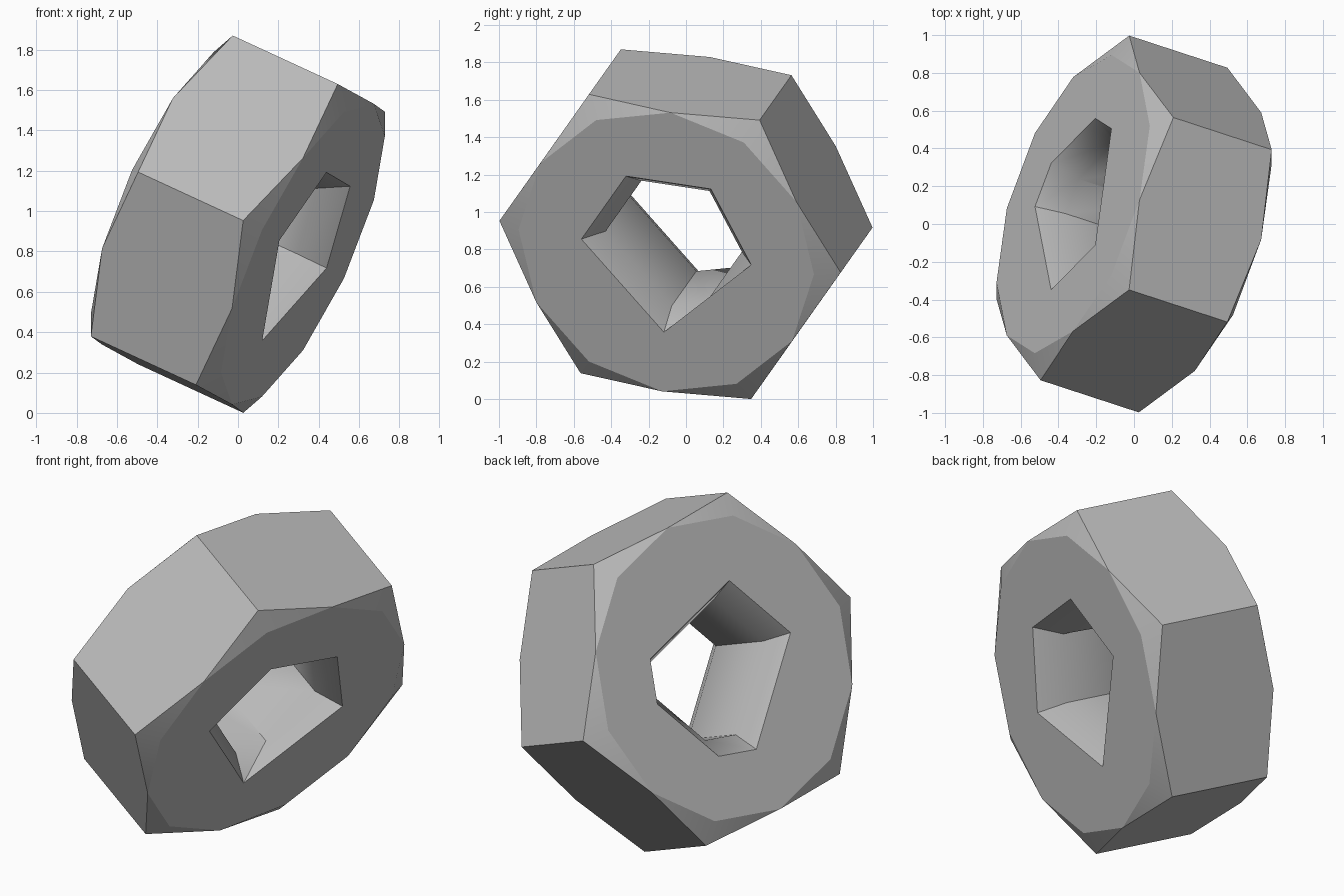
import bpy, bmesh
from math import cos, sin, radians
from mathutils import Vector

cube = bpy.data.objects.get("Cube")
if cube:
    bpy.data.objects.remove(cube)

# Tilted frame of the nut: bore axis and two directions across it
CENTER = Vector((0, 0, 0.935))
AXIS = Vector((0.871, -0.285, -0.402)).normalized()
U = Vector((0.253, -0.458, 0.853))
U = (U - AXIS * U.dot(AXIS)).normalized()
V = U.cross(AXIS)
if V.y < 0:
    V.negate()

R_CORNER, R_FLAT, R_MOUTH, R_BORE = 0.952, 0.824, 0.474, 0.38
H_CORNER, H_FACE, H_BORE = 0.299, 0.37, 0.23

bm = bmesh.new()


def point(angle, radius, height):
    a = radians(angle)
    return bm.verts.new(CENTER + AXIS * height + (U * cos(a) + V * sin(a)) * radius)


def loop(angles, radius, height):
    return [point(a, radius, height) for a in angles]


def bridge(a, b):
    faces = []
    for i in range(len(a)):
        j = (i + 1) % len(a)
        quad = list(dict.fromkeys((a[i], a[j], b[j], b[i])))
        faces.append(bm.faces.new(quad))
    return faces


def loop_edges(verts):
    edges = []
    for i, v in enumerate(verts):
        w = verts[(i + 1) % len(verts)]
        if v != w:
            edges.append(bm.edges.get((v, w)) or bm.edges.new((v, w)))
    return edges


# Uneven bore: the front mouth has five corners, the rest has six
FRONT = [0, 60, 120, 180, 210, 300]
BACK = [0, 90, 120, 180, 210, 300]
front_mouth = loop(FRONT, R_MOUTH, H_FACE)
bm.verts.remove(front_mouth[3])
front_mouth[3] = front_mouth[4]
bore = [front_mouth, loop(FRONT, R_BORE, H_BORE),
        loop(BACK, R_BORE, -H_BORE), loop(BACK, R_MOUTH, -H_FACE)]
tunnel = []
for a, b in zip(bore, bore[1:]):
    tunnel += bridge(a, b)

# Hexagon corners, chamfers and the flat ring on each end
corner_loops, rim_loops = [], []
for side, mouth in ((1, bore[0]), (-1, bore[-1])):
    corners = loop(range(0, 360, 60), R_CORNER, side * H_CORNER)
    rim = loop(range(0, 360, 30), R_FLAT, side * H_FACE)
    for i, c in enumerate(corners):
        bm.faces.new((c, rim[2 * i - 1], rim[2 * i]))
        bm.faces.new((c, rim[2 * i], rim[2 * i + 1]))
    bmesh.ops.triangle_fill(bm, use_beauty=True,
                            edges=loop_edges(rim) + loop_edges(mouth))
    corner_loops.append(corners)
    rim_loops.append(rim)

# Six side faces, with peaked ends where the chamfers meet
(ca, cb), (ra, rb) = corner_loops, rim_loops
for i in range(6):
    j, m = (i + 1) % 6, 2 * i + 1
    bm.faces.new((ca[i], ra[m], ca[j], cb[j], rb[m], cb[i]))

bmesh.ops.recalc_face_normals(bm, faces=bm.faces)

# Smooth shading in the bore and chamfers, crisp edges elsewhere
inside = set(tunnel)
for f in bm.faces:
    f.smooth = True
for e in bm.edges:
    limit = 40 if all(f in inside for f in e.link_faces) else 25
    e.smooth = e.calc_face_angle(0) < radians(limit)

mesh = bpy.data.meshes.new("hex_nut")
bm.to_mesh(mesh)
bm.free()
nut = bpy.data.objects.new("hex_nut", mesh)
bpy.context.collection.objects.link(nut)

# Plain gray metal
GRAY = (0.5, 0.5, 0.5, 1)
mat = bpy.data.materials.new("plain gray")
mat.use_nodes = True
mat.diffuse_color = GRAY
mat.node_tree.nodes["Principled BSDF"].inputs["Base Color"].default_value = GRAY
mesh.materials.append(mat)
